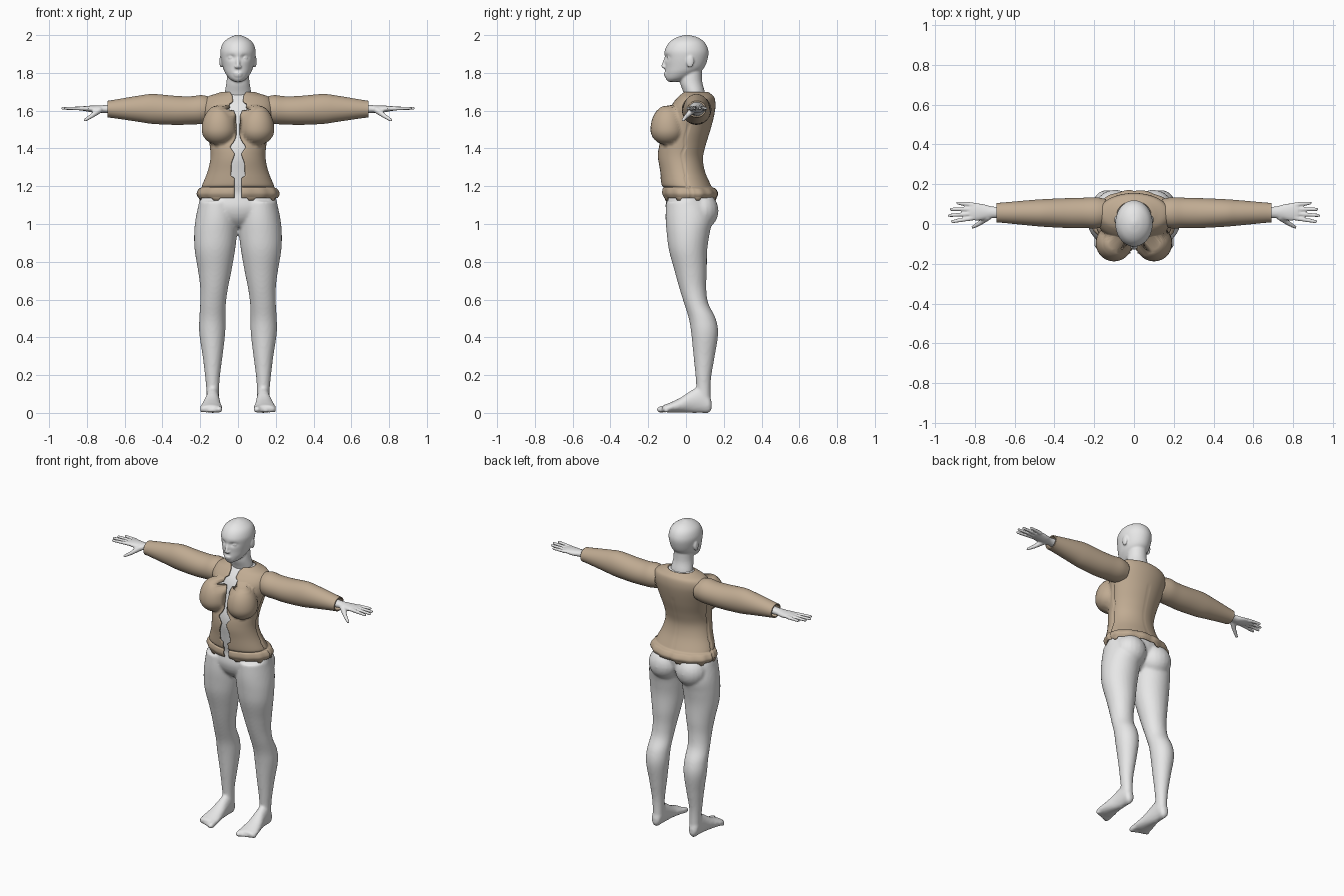
import bpy, bmesh, math
from mathutils import Vector, Matrix

cube = bpy.data.objects.get("Cube")
if cube:
    bpy.data.objects.remove(cube, do_unlink=True)


def material(name, color):
    mat = bpy.data.materials.new(name)
    mat.use_nodes = True
    mat.diffuse_color = color
    mat.node_tree.nodes["Principled BSDF"].inputs["Base Color"].default_value = color
    return mat


skin = material("pale grey", (0.8, 0.8, 0.8, 1))
cloth = material("tan cloth", (0.53, 0.41, 0.29, 1))


def smooth_rows(rows, steps):
    """Pass a smooth curve through rows of section sizes."""
    pts = [rows[0], *rows, rows[-1]]
    out = []
    for k in range(len(rows) - 1):
        for s in range(steps):
            t = s / steps
            out.append([0.5 * (2 * b + (c - a) * t + (2 * a - 5 * b + 4 * c - d) * t * t
                               + (3 * b - a - 3 * c + d) * t ** 3)
                        for a, b, c, d in zip(*pts[k:k + 4])])
    return out + [list(rows[-1])]


def loft(bm, axis, rows, steps=5, sides=40, caps=True):
    """Oval rings along an axis; each row is position, then min and max of the next two axes."""
    rings = []
    for t, a0, a1, b0, b1 in smooth_rows(rows, steps):
        ring = []
        for k in range(sides):
            ang = math.tau * k / sides
            p = Vector()
            p[axis] = t
            p[(axis + 1) % 3] = (a0 + a1 + (a1 - a0) * math.cos(ang)) / 2
            p[(axis + 2) % 3] = (b0 + b1 + (b1 - b0) * math.sin(ang)) / 2
            ring.append(bm.verts.new(p))
        rings.append(ring)
    for low, high in zip(rings, rings[1:]):
        for k in range(sides):
            n = (k + 1) % sides
            bm.faces.new((low[k], low[n], high[n], high[k]))
    if caps:
        bm.faces.new(rings[0][::-1])
        bm.faces.new(rings[-1])
    return [v for ring in rings for v in ring]


def ball(bm, center, radii):
    mat = Matrix.Translation(center) @ Matrix.Diagonal((*radii, 1))
    bmesh.ops.create_uvsphere(bm, u_segments=20, v_segments=14, radius=1, matrix=mat)


def digit(bm, start, end, r0, r1):
    """Round-ended finger, thumb or toe."""
    start, end = Vector(start), Vector(end)
    line = end - start
    mat = Matrix.Translation((start + end) / 2) @ line.to_track_quat("Z", "Y").to_matrix().to_4x4()
    bmesh.ops.create_cone(bm, cap_ends=True, segments=14, radius1=r0, radius2=r1,
                          depth=line.length, matrix=mat)
    ball(bm, start, (r0,) * 3)
    ball(bm, end, (r1,) * 3)


def mirror_side(bm):
    copy = bmesh.ops.duplicate(bm, geom=bm.verts[:] + bm.edges[:] + bm.faces[:])["geom"]
    for v in copy:
        if isinstance(v, bmesh.types.BMVert):
            v.co.x *= -1
    bmesh.ops.reverse_faces(bm, faces=[f for f in copy if isinstance(f, bmesh.types.BMFace)])


def add_object(name, bm, mat):
    mesh = bpy.data.meshes.new(name)
    bm.to_mesh(mesh)
    bm.free()
    mesh.materials.append(mat)
    mesh.shade_smooth()
    obj = bpy.data.objects.new(name, mesh)
    bpy.context.collection.objects.link(obj)
    return obj


def add_skin(name, bm, voxel):
    """Merge overlapping forms into one soft surface."""
    obj = add_object(name, bm, skin)
    remesh = obj.modifiers.new("blend", "REMESH")
    remesh.mode = "VOXEL"
    remesh.voxel_size = voxel
    remesh.use_smooth_shade = True
    soften = obj.modifiers.new("soften", "SMOOTH")
    soften.factor = .5
    soften.iterations = 3


# Jacket sections: height, half width, front, back
jacket_rows = [
    (1.137, .208, -.115, .16), (1.16, .218, -.126, .17), (1.185, .207, -.125, .158),
    (1.195, .192, -.12, .14), (1.21, .188, -.13, .13), (1.28, .16, -.14, .1),
    (1.35, .146, -.15, .09), (1.42, .15, -.145, .105), (1.5, .165, -.12, .13),
    (1.58, .185, -.1, .15), (1.63, .19, -.078, .156), (1.67, .168, -.045, .15),
    (1.69, .115, -.025, .13), (1.7, .085, -.015, .115)]

# Legs and buttocks
bm = bmesh.new()
loft(bm, 2, [
    (.05, .1, .165, .055, .132), (.13, .1, .168, .055, .13), (.2, .095, .175, .05, .135),
    (.3, .082, .187, .04, .152), (.42, .068, .205, .028, .17), (.5, .066, .205, .015, .157),
    (.58, .064, .2, -.01, .118), (.66, .053, .2, -.035, .107), (.75, .035, .211, -.06, .11),
    (.86, .016, .229, -.09, .112), (.95, .005, .232, -.102, .125),
    (1.03, .002, .224, -.108, .14), (1.12, .01, .205, -.105, .12)])
ball(bm, (.096, .08, 1.07), (.1, .092, .1))
# Feet and toes
loft(bm, 1, [
    (-.125, .008, .04, .09, .192), (-.09, .002, .052, .082, .202), (-.03, .002, .08, .09, .19),
    (.03, 0, .12, .097, .174), (.08, 0, .14, .1, .168), (.12, 0, .1, .105, .163),
    (.136, .02, .06, .12, .15)])
for k in range(5):
    r = .018 if k == 0 else .0125
    x = .1 + .0225 * k
    digit(bm, (x, -.105, r + .006), (x, -.137 + .008 * k, r), r, r)
# Breasts beneath the jacket
ball(bm, (.098, -.085, 1.5), (.07, .07, .07))
mirror_side(bm)
# Pelvis and trunk
inset = .022
trunk = [(.985, -.04, .04, -.05, .06), (1.03, -.16, .16, -.09, .1),
         (1.09, -.208, .208, -.108, .13), (1.16, -.192, .192, -.1, .135)]
trunk += [(z, inset - w, w - inset, f + inset, b - inset) for z, w, f, b in jacket_rows[4:]]
loft(bm, 2, trunk)
add_skin("body", bm, .009)

# Arms and palms
bm = bmesh.new()
loft(bm, 0, [
    (.5, .018, .1, 1.57, 1.65), (.6, .022, .095, 1.575, 1.64),
    (.7, .03, .087, 1.588, 1.63), (.75, .022, .098, 1.588, 1.627),
    (.79, .016, .105, 1.594, 1.626), (.825, .022, .104, 1.6, 1.623)])
# Fingers and thumbs
for k, reach in enumerate((.913, .928, .918, .885)):
    digit(bm, (.81, .029 + .023 * k, 1.611), (reach, .012 + .031 * k, 1.613), .0115, .0085)
digit(bm, (.735, .035, 1.603), (.775, .004, 1.572), .018, .012)
digit(bm, (.775, .004, 1.572), (.81, -.016, 1.55), .012, .0085)
mirror_side(bm)
add_skin("hands", bm, .0055)

# Eyes and ears
bm = bmesh.new()
ball(bm, (.035, -.089, 1.88), (.017, .011, .008))
ball(bm, (.09, .022, 1.86), (.009, .02, .033))
mirror_side(bm)
# Neck
loft(bm, 2, [(1.6, -.07, .07, .01, .1), (1.69, -.07, .07, -.012, .1),
             (1.76, -.06, .06, -.033, .085), (1.85, -.055, .055, -.02, .085)])
# Head with eye sockets
head = loft(bm, 2, [
    (1.753, -.02, .02, -.095, -.04), (1.77, -.046, .046, -.107, .015),
    (1.8, -.068, .068, -.11, .065), (1.83, -.08, .08, -.11, .098),
    (1.88, -.091, .091, -.113, .116), (1.92, -.093, .093, -.112, .118),
    (1.96, -.078, .078, -.09, .1), (1.987, -.045, .045, -.052, .064),
    (2.001, -.008, .008, -.005, .015)], steps=6, sides=64)
for v in head:
    if v.co.y < 0:
        dx, dz = (abs(v.co.x) - .035) / .02, (v.co.z - 1.882) / .012
        v.co.y += .014 * math.exp(-dx * dx - dz * dz)
# Nose and lips
digit(bm, (0, -.104, 1.885), (0, -.12, 1.838), .008, .011)
ball(bm, (0, -.116, 1.832), (.019, .012, .009))
ball(bm, (0, -.107, 1.797), (.025, .011, .006))
ball(bm, (0, -.105, 1.785), (.021, .011, .007))
add_skin("head", bm, .0055)

# Half width of the jacket's ragged front opening at each height
opening = [(1.12, .019), (1.245, .019), (1.25, .038), (1.32, .036), (1.37, .017),
           (1.41, .044), (1.44, .02), (1.47, .008), (1.57, .01), (1.6, .022),
           (1.608, .042), (1.64, .046), (1.648, .026), (1.68, .03), (1.71, .05)]


def gap(z):
    for (z0, g0), (z1, g1) in zip(opening, opening[1:]):
        if z <= z1:
            return g0 + (g1 - g0) * (z - z0) / (z1 - z0)


def bust(p):
    """Push a point outward to the surface of the bust."""
    dz = (p.z - 1.5) / (.13 if p.z > 1.5 else .083)
    if p.y >= 0 or abs(dz) >= 1:
        return
    rad = .092 * math.sqrt(1 - dz * dz)
    center = Vector((math.copysign(.1, p.x), -.096))
    ray = Vector((p.x, p.y)).normalized()
    along = ray.dot(center)
    under = rad * rad - center.length_squared + along * along
    if under > 0:
        p.xy = ray * max(along + math.sqrt(under), p.xy.length)


# Jacket body with side and back seams and a wavy hem
bm = bmesh.new()
cols = 96
seams = {24: .95, 48: .982, 72: .95}
grid = []
for i, (z, w, front, back) in enumerate(smooth_rows(jacket_rows, 6)):
    cut = math.asin(gap(z) / w)
    row = []
    for j in range(cols + 1):
        ang = -math.pi / 2 + cut + (math.tau - 2 * cut) * j / cols
        p = Vector((w * math.cos(ang), (front + back + (back - front) * math.sin(ang)) / 2, z))
        bust(p)
        if z < 1.54:
            p.xy = p.xy * seams.get(j, 1)
        if z < 1.19:
            p.xy = p.xy * (1 + .012 * math.sin(j * .9))
        if i == 0 and j % 12 in (3, 4, 5):
            p.z -= .012
        row.append(bm.verts.new(p))
    grid.append(row)
for low, high in zip(grid, grid[1:]):
    for j in range(cols):
        bm.faces.new((low[j], low[j + 1], high[j + 1], high[j]))
jacket = add_object("jacket_body", bm, cloth)

# Sleeves
bm = bmesh.new()
loft(bm, 0, [
    (.14, -.01, .125, 1.54, 1.67), (.19, -.022, .134, 1.53, 1.682),
    (.25, -.02, .132, 1.527, 1.676), (.33, -.02, .13, 1.525, 1.678),
    (.45, -.014, .125, 1.53, 1.688), (.52, -.008, .12, 1.54, 1.68),
    (.6, 0, .113, 1.552, 1.667), (.67, .007, .107, 1.562, 1.655),
    (.692, .008, .106, 1.564, 1.652)], caps=False)
sleeves = add_object("jacket_sleeves", bm, cloth)
sleeves.modifiers.new("both sides", "MIRROR")

for part in (jacket, sleeves):
    shell = part.modifiers.new("cloth thickness", "SOLIDIFY")
    shell.thickness = .008
    shell.offset = -1
